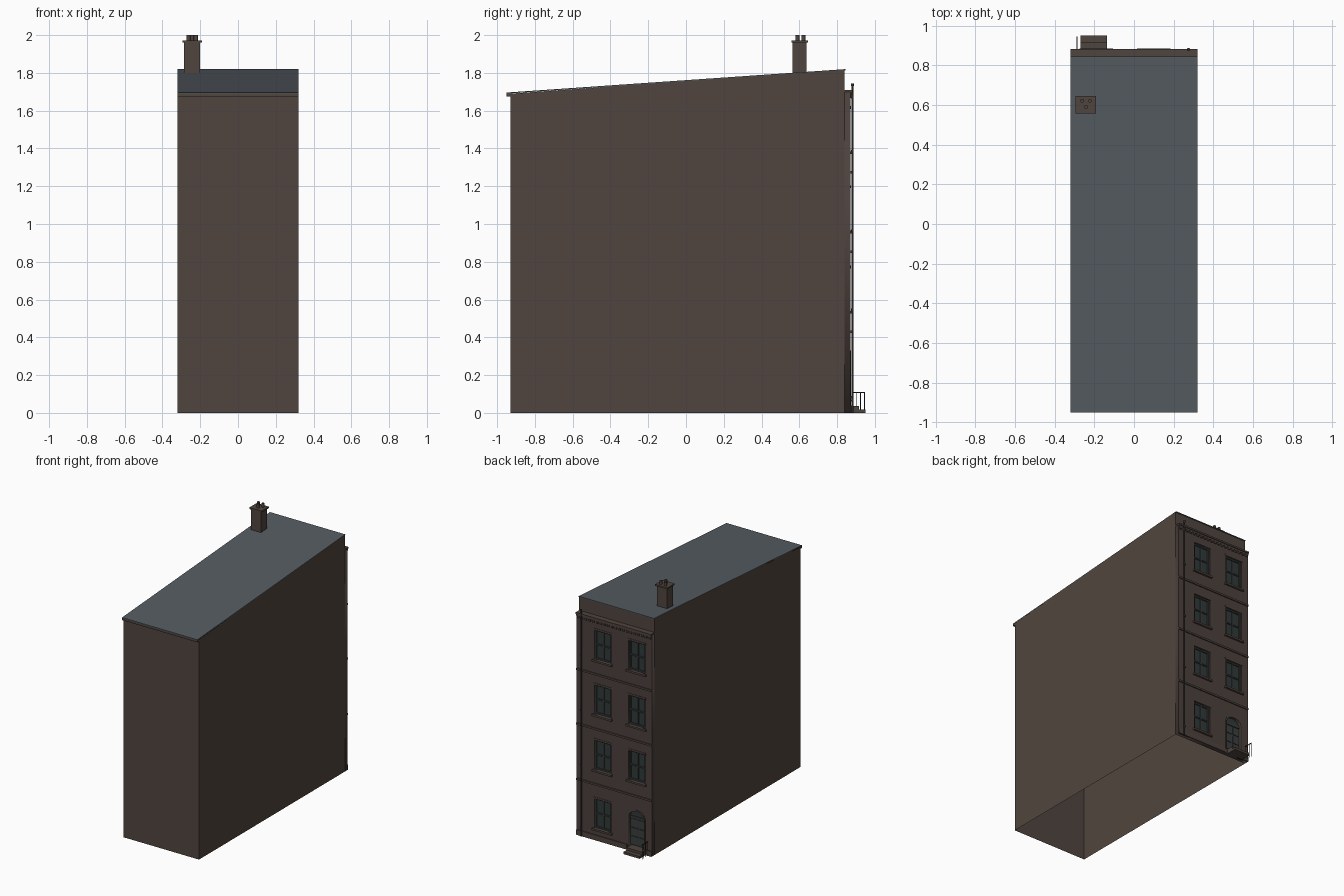
import bpy, bmesh, math

if "Cube" in bpy.data.objects:
    bpy.data.objects.remove(bpy.data.objects["Cube"])


def material(name, rgb):
    m = bpy.data.materials.new(name)
    m.diffuse_color = (*rgb, 1)
    m.use_nodes = True
    m.node_tree.nodes["Principled BSDF"].inputs["Base Color"].default_value = m.diffuse_color
    return m


BRICK = material("brown_brick", (0.083, 0.060, 0.049))
FACE = material("facade_brick", (0.072, 0.052, 0.046))
TRIM = material("stone_trim", (0.078, 0.058, 0.048))
SLATE = material("slate", (0.091, 0.107, 0.122))
GLASS = material("dark_glass", (0.030, 0.042, 0.042))
FRAME = material("window_paint", (0.045, 0.050, 0.048))
IRON = material("iron", (0.03, 0.03, 0.03))


def finish(name, bm, mat):
    bmesh.ops.recalc_face_normals(bm, faces=bm.faces)
    me = bpy.data.meshes.new(name)
    bm.to_mesh(me)
    bm.free()
    me.materials.append(mat)
    ob = bpy.data.objects.new(name, me)
    bpy.context.collection.objects.link(ob)
    return ob


def boxes(name, mat, *spans):
    """Each span is x0, x1, y0, y1, z0, z1."""
    bm = bmesh.new()
    for x0, x1, y0, y1, z0, z1 in spans:
        vs = bmesh.ops.create_cube(bm, size=1)["verts"]
        for v in vs:
            v.co = (x1 if v.co.x > 0 else x0, y1 if v.co.y > 0 else y0,
                    z1 if v.co.z > 0 else z0)
    return finish(name, bm, mat)


def cylinders(name, mat, specs, sides=12):
    """Each spec is x, y, z0, z1, radius."""
    bm = bmesh.new()
    for x, y, z0, z1, r in specs:
        vs = bmesh.ops.create_cone(bm, cap_ends=True, segments=sides, radius1=r,
                                   radius2=r, depth=z1 - z0)["verts"]
        bmesh.ops.translate(bm, verts=vs, vec=(x, y, (z0 + z1) / 2))
    return finish(name, bm, mat)


def outline_slab(name, mat, loops, y, half):
    """Upright slab from x-z outlines; inner outlines become openings."""
    cu = bpy.data.curves.new(name, 'CURVE')
    cu.dimensions, cu.fill_mode, cu.extrude = '2D', 'BOTH', half
    for pts in loops:
        s = cu.splines.new('POLY')
        s.points.add(len(pts) - 1)
        for p, (x, z) in zip(s.points, pts):
            p.co = (x, z, 0, 1)
        s.use_cyclic_u = True
    ob = bpy.data.objects.new(name, cu)
    bpy.context.collection.objects.link(ob)
    cu.materials.append(mat)
    ob.location.y = y
    ob.rotation_euler.x = math.pi / 2
    bpy.ops.object.select_all(action='DESELECT')
    ob.select_set(True)
    bpy.context.view_layer.objects.active = ob
    bpy.ops.object.convert(target='MESH')
    return bpy.context.object


def rect(x0, x1, z0, z1):
    return [(x0, z0), (x1, z0), (x1, z1), (x0, z1)]


def arch(cx, hw, z0, spring, rise, n=12):
    top = [(cx + hw * math.cos(math.pi * i / n), spring + rise * math.sin(math.pi * i / n))
           for i in range(n + 1)]
    return [(cx - hw, z0), (cx + hw, z0)] + top


W = 0.32
# Open-bottomed shell: side walls, blank front wall and recessed upper wall
bm = bmesh.new()
profile = [(-0.93, 0), (-0.93, 1.69), (0.84, 1.817), (0.84, 1.70), (0.84, 0)]
L = [bm.verts.new((-W, y, z)) for y, z in profile]
R = [bm.verts.new((W, y, z)) for y, z in profile]
bm.faces.new(L)
bm.faces.new(R)
for i in (0, 2):
    bm.faces.new((L[i], L[i + 1], R[i + 1], R[i]))
finish("wall_shell", bm, BRICK)

# Sloping roof and low eaves
roof = boxes("roof", SLATE, (-W, W, -0.95, 0.845, 0, 0.006))
for v in roof.data.vertices:
    v.co.z += 1.69 + (v.co.y + 0.95) * 0.124 / 1.795
boxes("front_eaves", TRIM, (-W, W, -0.95, -0.93, 1.676, 1.69))

# Facade wall with openings
COLS, HW, DOOR_X = (0.10, -0.19), 0.07, -0.19
rows = [0.09, 0.54, 0.965, 1.385]
wins = [(x, z) for z in rows for x in COLS if not (z == rows[0] and x == DOOR_X)]
HT = 0.225
loops = [rect(-W, W, 0, 1.70)]
loops += [rect(x - HW, x + HW, z, z + HT) for x, z in wins]
loops.append(arch(DOOR_X, 0.065, 0.037, 0.262, 0.05))
outline_slab("facade_wall", FACE, loops, 0.855, 0.015)

# Sash windows: glass, frame bars, sill and lintel
glass, bars, stone = [], [], []
for x, z in wins:
    a, b, t, m = x - HW, x + HW, z + HT, z + HT / 2
    glass.append((a, b, 0.846, 0.850, z, t))
    bars += [(a, a + 0.010, 0.848, 0.860, z, t), (b - 0.010, b, 0.848, 0.860, z, t),
             (a, b, 0.848, 0.859, z, z + 0.010), (a, b, 0.848, 0.859, t - 0.010, t),
             (a, b, 0.848, 0.858, m - 0.005, m + 0.005),
             (x - 0.004, x + 0.004, 0.848, 0.857, z, t)]
    stone += [(a - 0.014, b + 0.014, 0.86, 0.885, z - 0.014, z),
              (a - 0.008, b + 0.008, 0.862, 0.873, t, t + 0.014)]
boxes("window_glass", GLASS, *glass)
boxes("window_frames", FRAME, *bars)
boxes("sills_and_lintels", TRIM, *stone)

# Arched door with panels, and its surround
outline_slab("door", GLASS, [arch(DOOR_X, 0.066, 0.036, 0.262, 0.051)], 0.848, 0.003)
outline_slab("door_surround", TRIM, [arch(DOOR_X, 0.075, 0.036, 0.262, 0.060),
                                     arch(DOOR_X, 0.064, 0.036, 0.262, 0.049)], 0.868, 0.006)
boxes("door_rails", FRAME,
      (DOOR_X - 0.065, DOOR_X + 0.065, 0.850, 0.858, 0.250, 0.262),
      *[(DOOR_X - 0.055 + 0.06 * i, DOOR_X - 0.005 + 0.06 * i, 0.850, 0.855, z, z + 0.055)
        for i in (0, 1) for z in (0.05, 0.115, 0.185)])

# String courses, plinth, cornice with dentils
boxes("string_courses", TRIM, *[(-W, W, 0.865, 0.878, z - 0.008, z + 0.006)
                                for z in (0.43, 0.855, 1.275)])
boxes("plinth", TRIM, (-0.11, W, 0.865, 0.877, 0, 0.04), (-W, -0.27, 0.865, 0.877, 0, 0.04))
boxes("cornice", TRIM, (-W, W, 0.84, 0.882, 1.697, 1.71), (-W, W, 0.865, 0.876, 1.684, 1.697))
boxes("dentils", TRIM, *[(-0.312 + 0.032 * i, -0.296 + 0.032 * i, 0.868, 0.878, 1.668, 1.684)
                         for i in range(20)])

# Downpipe with hopper head and brackets
cylinders("downpipe", IRON, [(0.275, 0.881, 0, 1.73, 0.005), (0.275, 0.881, 1.73, 1.745, 0.008)]
          + [(0.275, 0.881, z, z + 0.012, 0.007) for z in (0.06, 0.54, 0.96, 1.38, 1.665)])

# Door steps and side railing
boxes("door_steps", TRIM, (-0.27, -0.135, 0.86, 0.915, 0, 0.037),
      (-0.27, -0.135, 0.915, 0.95, 0, 0.018))
boxes("step_railing", IRON, (-0.291, -0.286, 0.878, 0.947, 0.106, 0.111),
      *[(-0.290, -0.287, y - 0.0015, y + 0.0015, 0, 0.108) for y in (0.88, 0.902, 0.924, 0.945)])

# Chimney with cap and three pots
boxes("chimney", BRICK, (-0.285, -0.20, 0.565, 0.637, 1.785, 1.96),
      (-0.294, -0.191, 0.558, 0.647, 1.96, 1.972))
cylinders("chimney_pots", BRICK, [(x, y, 1.97, 2.0, 0.010) for x, y in
                                  ((-0.262, 0.622), (-0.222, 0.622), (-0.242, 0.590))])
